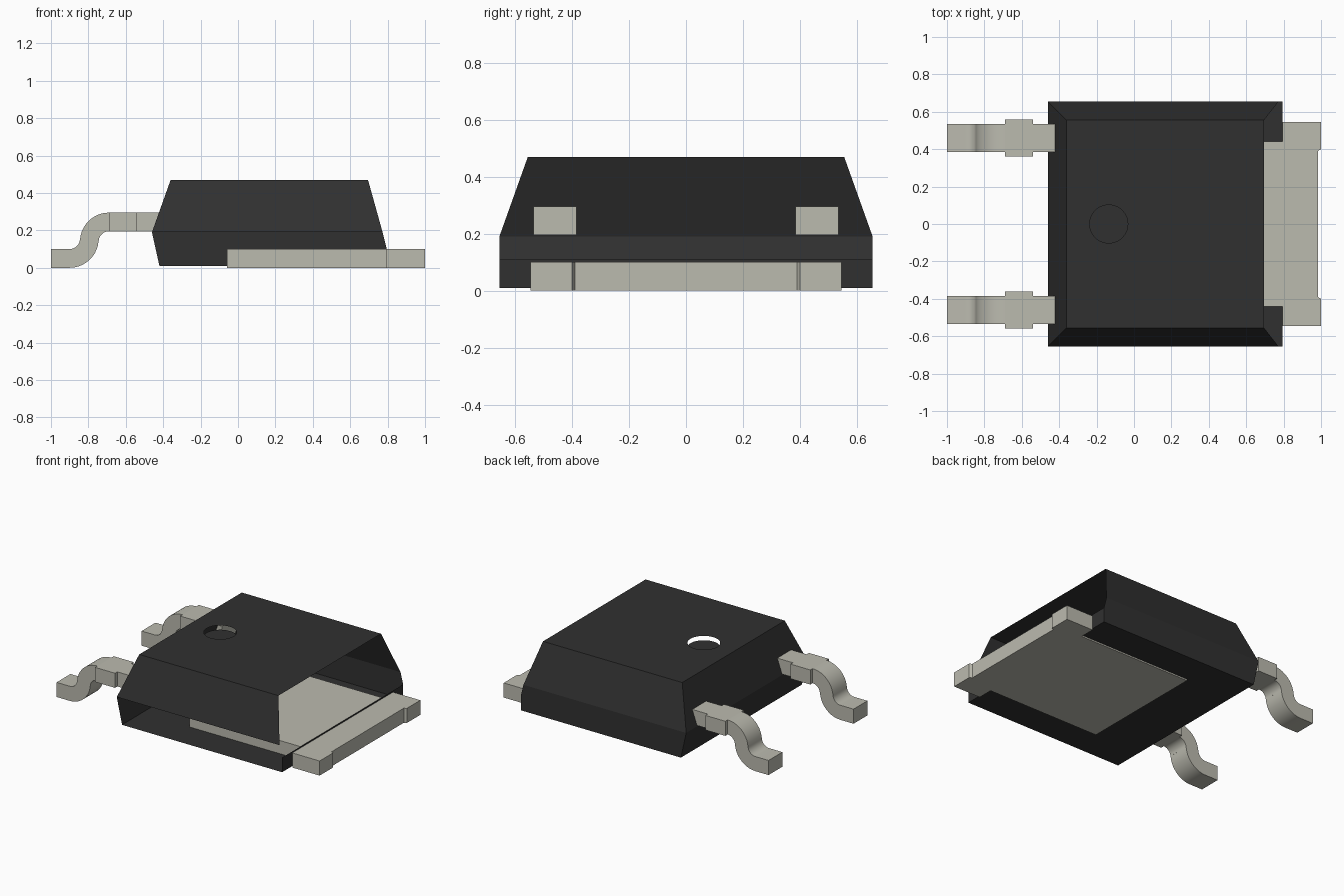
import bpy, bmesh, math

if "Cube" in bpy.data.objects:
    bpy.data.objects.remove(bpy.data.objects["Cube"], do_unlink=True)


def material(name, rgb):
    m = bpy.data.materials.new(name)
    m.use_nodes = True
    m.diffuse_color = (*rgb, 1)
    bsdf = next(n for n in m.node_tree.nodes if n.type == 'BSDF_PRINCIPLED')
    bsdf.inputs["Base Color"].default_value = (*rgb, 1)
    bsdf.inputs["Roughness"].default_value = 0.6
    return m


BLACK = material("black plastic", (0.030, 0.030, 0.030))
TIN = material("tinned metal", (0.50, 0.495, 0.43))


def finish(name, bm, mat):
    me = bpy.data.meshes.new(name)
    bm.to_mesh(me)
    bm.free()
    me.materials.append(mat)
    ob = bpy.data.objects.new(name, me)
    bpy.context.collection.objects.link(ob)
    return ob


def prism(bm, outline, to_3d, lo, hi):
    """Extrude a 2D outline between lo and hi along the axis chosen by to_3d."""
    a = [bm.verts.new(to_3d(u, v, lo)) for u, v in outline]
    b = [bm.verts.new(to_3d(u, v, hi)) for u, v in outline]
    faces = [bm.faces.new(a), bm.faces.new(b)]
    n = len(a)
    for i in range(n):
        j = (i + 1) % n
        faces.append(bm.faces.new((a[i], a[j], b[j], b[i])))
    bmesh.ops.recalc_face_normals(bm, faces=faces)


def arc(cx, cz, r, start, end, steps=10):
    pts = []
    for i in range(steps + 1):
        t = math.radians(start + (end - start) * i / steps)
        pts.append((cx + r * math.cos(t), cz + r * math.sin(t)))
    return pts


# Package body: thin open shell, open on +x above the sill and low on -y
HOLE_X, HOLE_R = -0.135, 0.102
bm = bmesh.new()


def ring(x0, x1, y, z):
    return [bm.verts.new(p) for p in
            ((x0, -y, z), (x1, -y, z), (x1, y, z), (x0, y, z))]


base = ring(-0.42, 0.793, 0.655, 0.01)
belt = ring(-0.46, 0.773, 0.655, 0.19)
top = ring(-0.36, 0.695, 0.555, 0.47)
sill = [bm.verts.new((0.793, y, 0.11)) for y in (-0.655, 0.655)]

bm.faces.new(base[::-1])                                        # floor
bm.faces.new((base[1], base[2], sill[1], sill[0]))              # low +x sill
bm.faces.new((base[2], base[3], belt[3], belt[2], sill[1]))     # lower back
bm.faces.new((base[3], base[0], belt[0], belt[3]))              # lower lead side
bm.faces.new((belt[0], belt[1], top[1], top[0]))                # upper front
bm.faces.new((belt[2], belt[3], top[3], top[2]))                # upper back
bm.faces.new((belt[3], belt[0], top[0], top[3]))                # upper lead side

# Top face with the round marker hole
rim = [bm.verts.new((x, y, 0.47)) for x, y in arc(HOLE_X, 0, HOLE_R, 0, 350, 35)]
edges = []
for loop in (top, rim):
    for i, v in enumerate(loop):
        w = loop[(i + 1) % len(loop)]
        edges.append(bm.edges.get((v, w)) or bm.edges.new((v, w)))
bmesh.ops.triangle_fill(bm, edges=edges, use_beauty=True, normal=(0, 0, 1))
bm.normal_update()
for f in bm.faces:
    if all(abs(v.co.z - 0.47) < 1e-4 for v in f.verts) and f.normal.z < 0:
        f.normal_flip()
finish("body_shell", bm, BLACK)

# Recessed marker disc under the hole
bm = bmesh.new()
bm.faces.new([bm.verts.new((x, y, 0.44)) for x, y in arc(HOLE_X, 0, HOLE_R, 0, 350, 35)])
finish("marker_disc", bm, BLACK)

# Metal heat tab with wide outer flange
half = [(-0.06, -0.44), (0.793, -0.44), (0.793, -0.545), (1.0, -0.545),
        (1.0, -0.40), (0.983, -0.39)]
outline = half + [(x, -y) for x, y in reversed(half)]
bm = bmesh.new()
prism(bm, outline, lambda u, v, w: (u, v, w), 0.0, 0.10)
finish("heat_tab", bm, TIN)

# Two gull-wing leads: bent foot, wide collar, inner stub
A, B = (-0.90, 0.155), (-0.69, 0.14)
upper = arc(*A, 0.055, -90, -4) + arc(*B, 0.155, 176, 90)
lower = arc(*A, 0.155, -90, -4) + arc(*B, 0.055, 176, 90)
bend = [(-1.0, 0.0), (-1.0, 0.10)] + upper + lower[::-1]
xz = lambda u, v, w: (u, w, v)


def block(x0, x1):
    return [(x0, 0.195), (x1, 0.195), (x1, 0.295), (x0, 0.295)]


for name, yc in (("front_lead", -0.46), ("back_lead", 0.46)):
    bm = bmesh.new()
    for shape, w in ((bend, 0.075), (block(-0.69, -0.54), 0.10), (block(-0.54, -0.39), 0.075)):
        prism(bm, shape, xz, yc - w, yc + w)
    ob = finish(name, bm, TIN)
    bpy.ops.object.select_all(action='DESELECT')
    ob.select_set(True)
    bpy.context.view_layer.objects.active = ob
    bpy.ops.object.shade_smooth_by_angle(angle=math.radians(30))
